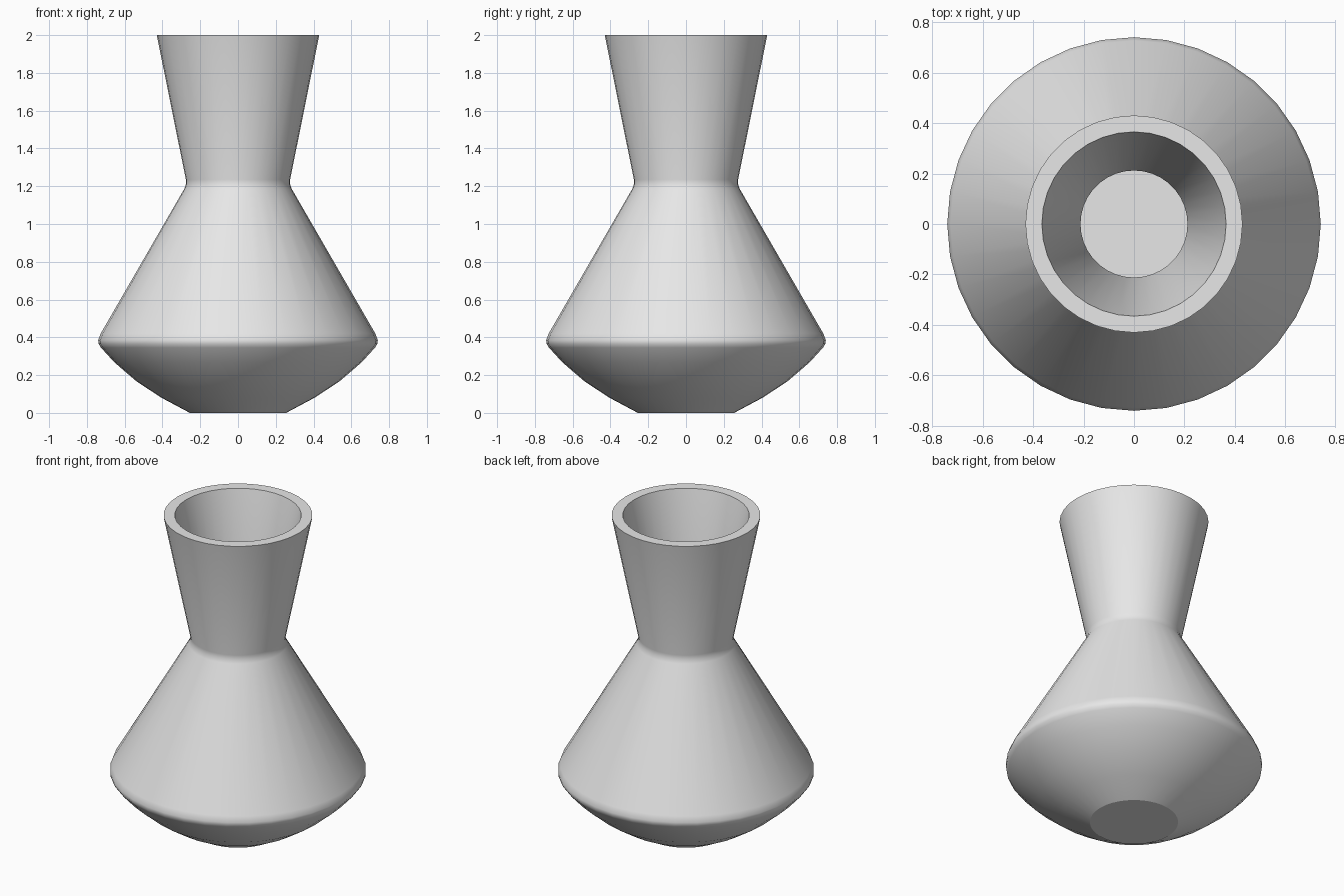
import bpy, bmesh, math

cube = bpy.data.objects.get("Cube")
if cube:
    bpy.data.objects.remove(cube, do_unlink=True)

SIDES = 36

# Outer wall from base to rim, as (radius, height)
outer = [(0.255, 0), (0.405, 0.08), (0.535, 0.165), (0.655, 0.268), (0.725, 0.345),
         (0.738, 0.365), (0.74, 0.385), (0.727, 0.42), (0.285, 1.185),
         (0.276, 1.21), (0.276, 1.235), (0.43, 2)]
# Inner wall from rim down to the floor
inner = [(0.365, 2), (0.212, 1.24), (0.212, 1.2), (0.225, 1.155), (0.66, 0.4),
         (0.66, 0.37), (0.6, 0.31), (0.5, 0.22), (0.38, 0.14), (0.235, 0.06)]

# Clay material
clay = bpy.data.materials.new("light_grey_clay")
clay.use_nodes = True
colour = (0.8, 0.8, 0.8, 1)
clay.diffuse_color = colour
clay.node_tree.nodes["Principled BSDF"].inputs["Base Color"].default_value = colour

# Turn the profile into rings, then skin them
bm = bmesh.new()
angles = [2 * math.pi * i / SIDES for i in range(SIDES)]
rings = [[bm.verts.new((r * math.cos(a), r * math.sin(a), z)) for a in angles]
         for r, z in outer + inner]
for low, high in zip(rings, rings[1:]):
    for i in range(SIDES):
        j = (i + 1) % SIDES
        bm.faces.new((low[i], low[j], high[j], high[i]))

# Base underside and inside floor
bm.faces.new(rings[0][::-1])
bm.faces.new(rings[-1])
bm.normal_update()

# Smooth walls; flat base, floor and rim with crisp borders
for face in bm.faces:
    face.smooth = abs(face.normal.z) < 0.99
for edge in bm.edges:
    edge.smooth = len({face.smooth for face in edge.link_faces}) == 1

mesh = bpy.data.meshes.new("vase")
bm.to_mesh(mesh)
bm.free()
mesh.materials.append(clay)
vase = bpy.data.objects.new("vase", mesh)
bpy.context.collection.objects.link(vase)
